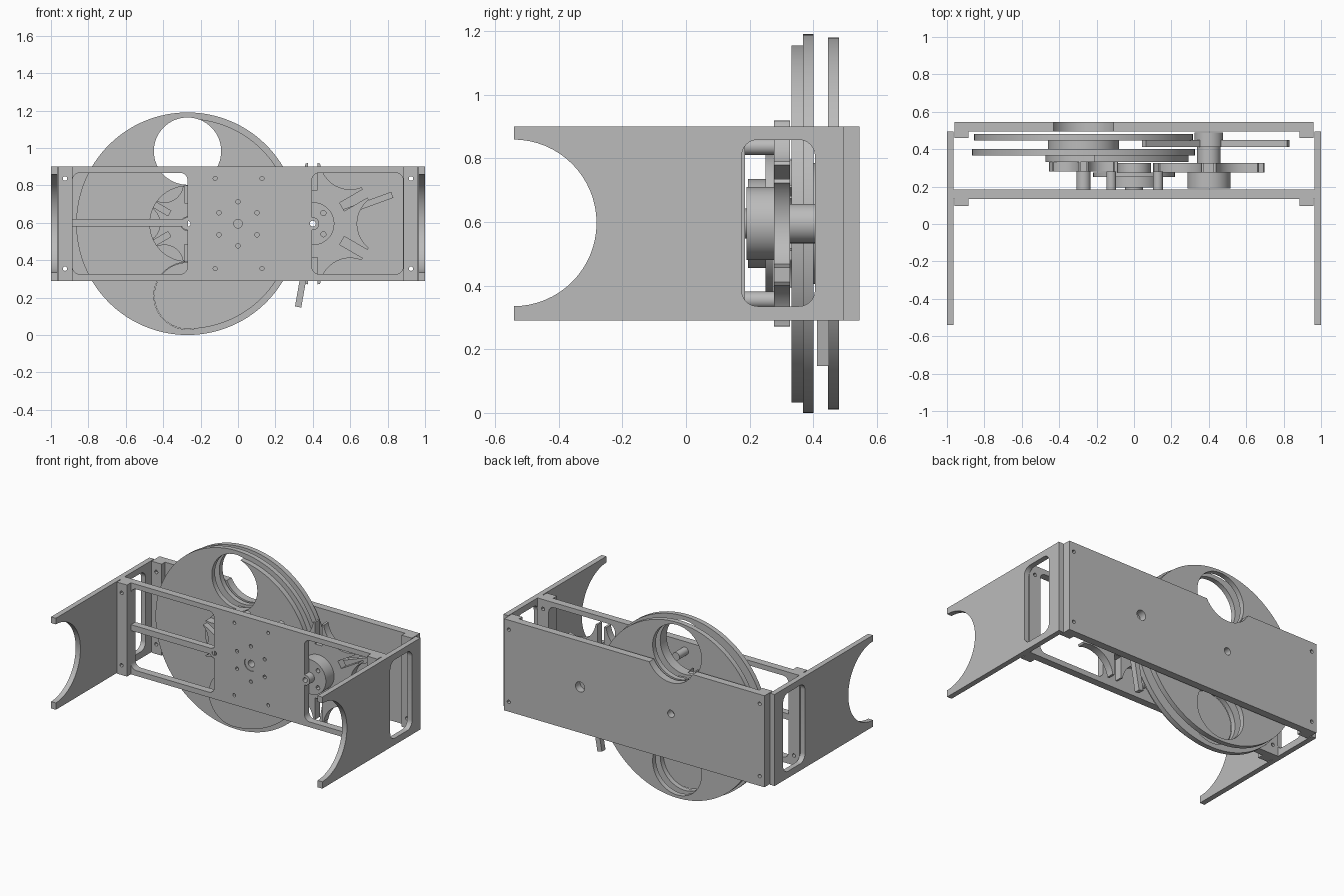
import bpy, bmesh
from math import sin, cos, pi, radians

if "Cube" in bpy.data.objects:
    bpy.data.objects.remove(bpy.data.objects["Cube"])

grey = bpy.data.materials.new("light_grey")
grey.use_nodes = True
grey.diffuse_color = (0.5, 0.5, 0.5, 1)
grey.node_tree.nodes["Principled BSDF"].inputs["Base Color"].default_value = (0.5, 0.5, 0.5, 1)

MID = 0.595                       # height of every axis
WHEEL, MOTOR, STAR = -0.27, 0.0, 0.4   # x of the three axes


def arc(u, v, r, a0=0, a1=360, n=64):
    steps = n if a1 - a0 == 360 else n + 1
    return [(u + r * cos(radians(a0 + (a1 - a0) * i / n)),
             v + r * sin(radians(a0 + (a1 - a0) * i / n))) for i in range(steps)]


def rect(u0, u1, v0, v1):
    return [(u0, v0), (u1, v0), (u1, v1), (u0, v1)]


def rounded(u0, u1, v0, v1, r):
    corners = [(u1 - r, v1 - r), (u0 + r, v1 - r), (u0 + r, v0 + r), (u1 - r, v0 + r)]
    return [p for i, (u, v) in enumerate(corners) for p in arc(u, v, r, 90 * i, 90 * i + 90, 8)]


def bar_outline(u, v, angle, r0, r1, w):
    """Radial strip around (u, v), from r0 to r1."""
    c, s = cos(radians(angle)), sin(radians(angle))
    return [(u + a * c - b * s, v + a * s + b * c) for a, b in rect(r0, r1, -w / 2, w / 2)]


def prism(name, outline, d0, d1, axis="y"):
    """Extrude an outline along y (outline in x, z) or along x (outline in y, z)."""
    bm = bmesh.new()
    place = (lambda p, d: (p[0], d, p[1])) if axis == "y" else (lambda p, d: (d, p[0], p[1]))
    face = bm.faces.new([bm.verts.new(place(p, d0)) for p in outline])
    ext = bmesh.ops.extrude_face_region(bm, geom=[face])["geom"]
    for v in ext:
        if isinstance(v, bmesh.types.BMVert):
            v.co[1 if axis == "y" else 0] = d1
    bmesh.ops.recalc_face_normals(bm, faces=bm.faces)
    mesh = bpy.data.meshes.new(name)
    bm.to_mesh(mesh)
    bm.free()
    mesh.materials.append(grey)
    obj = bpy.data.objects.new(name, mesh)
    bpy.context.collection.objects.link(obj)
    return obj


def combine(obj, outline, d0=-1, d1=1, axis="y", op="DIFFERENCE"):
    """Cut or join an extruded outline, then drop the helper."""
    tool = prism("cutter", outline, d0, d1, axis)
    mod = obj.modifiers.new("shape", "BOOLEAN")
    mod.operation, mod.solver, mod.object = op, "EXACT", tool
    bpy.context.view_layer.objects.active = obj
    bpy.ops.object.modifier_apply(modifier=mod.name)
    bpy.data.objects.remove(tool)


def cylinder(name, x, r, y0, y1, z=MID, bore=0):
    obj = prism(name, arc(x, z, r), y0, y1)
    if bore:
        combine(obj, arc(x, z, bore, n=20))
    return obj


# Side plates with the round front cut-out and the window
for side, s in (("left", 1), ("right", -1)):
    plate = prism(side + "_side_plate", rect(-0.54, 0.495, 0.29, 0.9), s * 0.965, s, "x")
    combine(plate, arc(-0.543, MID + 0.002, 0.262), -2, 2, "x")
    combine(plate, rounded(0.175, 0.405, 0.335, 0.858, 0.05), -2, 2, "x")

# Front and back plates with end blocks
front = prism("front_plate", rect(-0.966, 0.966, 0.29, 0.9), 0.135, 0.185)
back = prism("back_plate", rect(-0.96, 0.96, 0.29, 0.9), 0.495, 0.545)
for s in (-1, 1):
    ends = sorted((s * 0.885, s * 0.96))
    combine(front, rect(*ends, 0.29, 0.9), 0.095, 0.16, op="UNION")
    combine(back, rect(*ends, 0.29, 0.9), 0.46, 0.52, op="UNION")

# Front plate windows with a cross bar in the larger one
combine(front, rounded(-0.885, WHEEL, 0.325, 0.867, 0.04))
combine(front, rounded(0.395, 0.883, 0.325, 0.867, 0.04))
prism("window_bar", rect(-0.887, -0.268, 0.58, 0.62), 0.137, 0.183)
for x in (WHEEL, STAR):
    combine(front, arc(x, MID, 0.034), 0.135, 0.185, op="UNION")
    combine(front, arc(x, MID, 0.016, n=20))

# Motor opening, screw circle and spacer screws
combine(front, arc(MOTOR, MID, 0.047, n=32))
for i in range(6):
    a = radians(30 + 60 * i)
    combine(front, arc(0.118 * cos(a), MID + 0.118 * sin(a), 0.012, n=12))
for z in (0.355, 0.837):
    for x in (-0.122, 0.128):
        combine(front, arc(x, z, 0.011, n=12))
        cylinder("spacer_rod", x, 0.026, 0.183, 0.28, z)
    for x in (-0.925, 0.925):
        combine(front, arc(x, z, 0.012, n=12))
        combine(back, arc(x, z, 0.012, n=12))

# Back plate holes and the notch behind the wheel opening
HOLE_TOP, HOLE_LOW, HOLE_R = 0.983, 0.21, 0.18
combine(back, arc(WHEEL, HOLE_TOP, HOLE_R))
combine(back, arc(WHEEL, MID, 0.024, n=24))
combine(back, arc(STAR, MID, 0.034, n=24))

# Filter wheel: two round discs and a half shutter in front
for name, r, y0, y1 in (("wheel_middle_disc", 0.595, 0.367, 0.4),
                        ("wheel_back_disc", 0.585, 0.446, 0.48)):
    disc = prism(name, arc(WHEEL, MID, r, n=128), y0, y1)
    for z in (HOLE_TOP, HOLE_LOW):
        combine(disc, arc(WHEEL, z, HOLE_R))
    combine(disc, arc(WHEEL, MID, 0.016, n=20))
shutter = prism("wheel_shutter", arc(WHEEL, MID, 0.562, -90, 90), 0.332, 0.367)
combine(shutter, arc(WHEEL, HOLE_LOW, HOLE_R - 0.002), 0.332, 0.367, op="UNION")
combine(shutter, arc(WHEEL, MID, 0.204), 0.332, 0.367, op="UNION")
combine(shutter, arc(WHEEL, HOLE_TOP, HOLE_R))
combine(shutter, arc(WHEEL, MID, 0.016, n=20))
cylinder("wheel_spacer", WHEEL, 0.19, 0.4, 0.446, bore=0.016)
cylinder("wheel_axle", WHEEL, 0.038, 0.185, 0.285, bore=0.016)


def slotted_star(name, x, scale, y0, y1):
    """Six-slot indexing star with hollow flanks."""
    star = prism(name, arc(x, MID, 0.325 * scale, n=96), y0, y1)
    for i in range(6):
        a = radians(60 * i)
        combine(star, arc(x + 0.4 * scale * cos(a), MID + 0.4 * scale * sin(a), 0.163 * scale))
        combine(star, bar_outline(x, MID, 60 * i + 30, 0.18 * scale, 0.5 * scale, 0.05 * scale))
    combine(star, arc(x, MID, 0.016, n=20))


slotted_star("wheel_star", WHEEL, 0.62, 0.28, 0.332)
slotted_star("arm_star", STAR, 1.0, 0.276, 0.326)

# Motor and driver
cylinder("motor_hub", MOTOR, 0.14, 0.195, 0.25)
cylinder("motor_shaft", MOTOR, 0.047, 0.14, 0.2, bore=0.023)
cylinder("driver_disc", MOTOR, 0.218, 0.25, 0.275)
cylinder("driver_lock", MOTOR, 0.09, 0.275, 0.325)

# Three-armed blade and its stacked hubs
hub = cylinder("arm_front_hub", STAR, 0.115, 0.19, 0.276, bore=0.016)
for i in range(4):
    a = radians(45 + 90 * i)
    combine(hub, arc(STAR + 0.08 * cos(a), MID + 0.08 * sin(a), 0.014, n=12), 0.1, 0.25)
cylinder("arm_shaft", STAR, 0.062, 0.326, 0.412, bore=0.016)
blade = prism("arm_blade", arc(STAR, MID, 0.077), 0.412, 0.45)
for angle in (20, 140, 260):
    combine(blade, bar_outline(STAR, MID, angle, 0.04, 0.452, 0.034), 0.412, 0.45, op="UNION")
combine(blade, arc(STAR, MID, 0.016, n=20))
cylinder("arm_back_cap", STAR, 0.077, 0.45, 0.488, bore=0.016)

# Smooth round walls, keep edges crisp
bpy.ops.object.select_all(action="DESELECT")
for obj in bpy.context.collection.objects:
    if obj.type == "MESH":
        obj.select_set(True)
        bpy.context.view_layer.objects.active = obj
bpy.ops.object.shade_smooth_by_angle(angle=radians(30))
